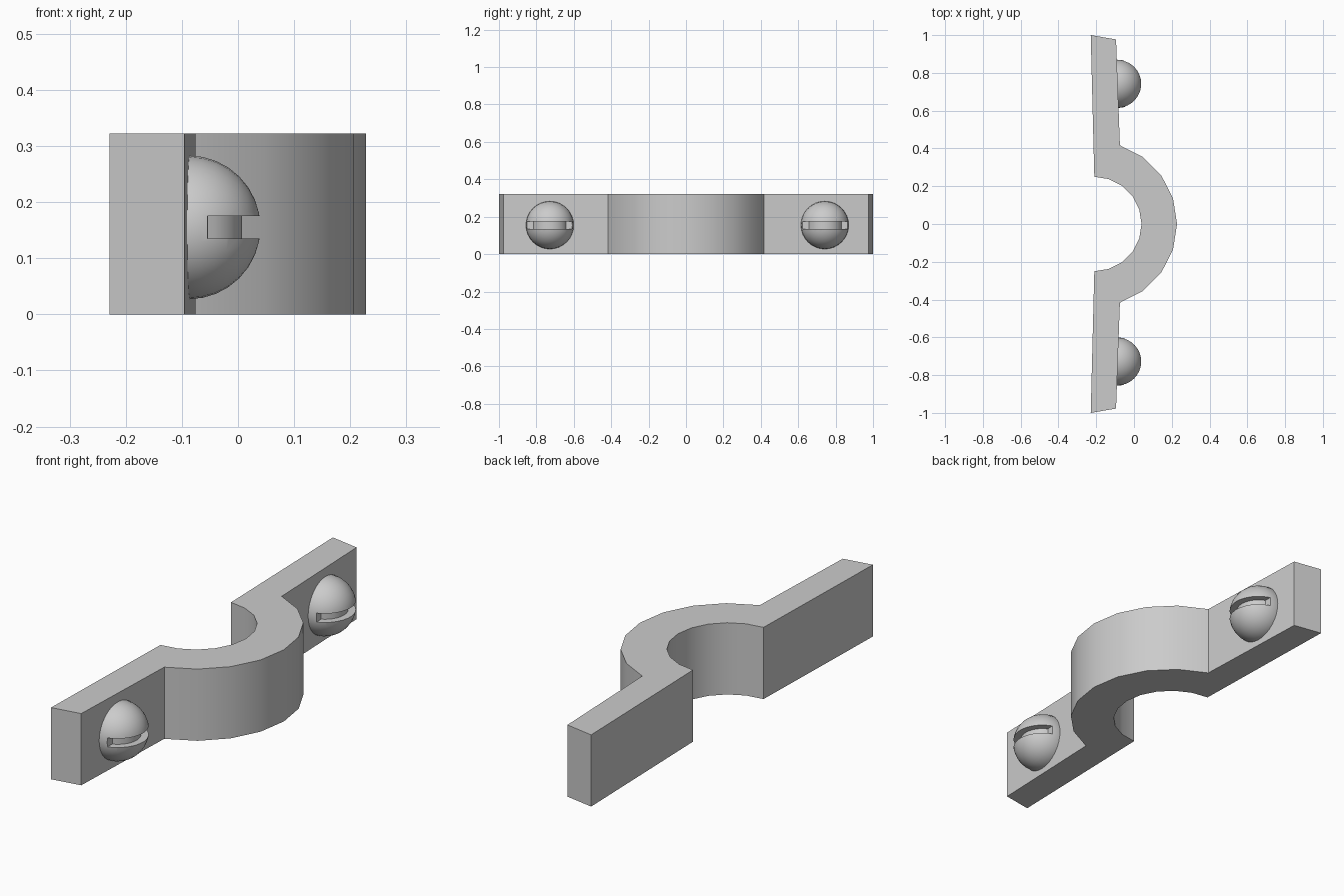
import bpy, bmesh, math
from mathutils import Matrix, Vector

if "Cube" in bpy.data.objects:
    bpy.data.objects.remove(bpy.data.objects["Cube"])

HEIGHT = 0.322
R = 0.128            # screw dome radius


def prism(name, pts, z0, z1):
    """Extrude a flat outline between two heights."""
    bm = bmesh.new()
    face = bm.faces.new([bm.verts.new((x, y, z0)) for x, y in pts])
    ext = bmesh.ops.extrude_face_region(bm, geom=[face])["geom"]
    up = [v for v in ext if isinstance(v, bmesh.types.BMVert)]
    bmesh.ops.translate(bm, verts=up, vec=(0, 0, z1 - z0))
    bmesh.ops.recalc_face_normals(bm, faces=bm.faces)
    return finish(name, bm)


def finish(name, bm):
    mesh = bpy.data.meshes.new(name)
    bm.to_mesh(mesh)
    bm.free()
    ob = bpy.data.objects.new(name, mesh)
    bpy.context.collection.objects.link(ob)
    return ob


def smooth(ob):
    bpy.ops.object.select_all(action='DESELECT')
    ob.select_set(True)
    bpy.context.view_layer.objects.active = ob
    bpy.ops.object.shade_smooth_by_angle(angle=math.radians(30))


def arc(r, a0, a1, n, cx=0.0):
    angs = [math.radians(a0 + (a1 - a0) * i / n) for i in range(n + 1)]
    return [(cx + r * math.cos(a), r * math.sin(a)) for a in angs]


# Clamp strap: two slightly tilted ears joined by a half-round saddle
CX = -0.21
outer = [(-0.229, -1.0), (-0.095, -0.977)] + arc(0.438, -72, 72, 8, CX)
inner = [(-0.095, 0.977), (-0.229, 1.0)] + arc(0.25, 90, -90, 10, CX)
smooth(prism("clamp_strap", outer + inner, 0, HEIGHT))


# Slot cutter: curved groove following the dome, floor at a smaller radius
def sector(r, n):
    a = 90 - math.degrees(math.asin(0.038 / r))
    return arc(r, -a, a, n)


slot = prism("slot_cutter", sector(0.16, 16) + sector(0.095, 16)[::-1], -0.02, 0.02)
slot.hide_render = True


# Slotted screw heads: hemispheres facing +x with the groove cut in
def screw_head(name, y):
    bm = bmesh.new()
    bmesh.ops.create_uvsphere(bm, u_segments=32, v_segments=16, radius=R,
                              matrix=Matrix.Rotation(math.pi / 2, 4, 'Y'))
    cut = bmesh.ops.bisect_plane(bm, geom=bm.verts[:] + bm.edges[:] + bm.faces[:],
                                 plane_co=(-0.002, 0, 0), plane_no=(1, 0, 0), clear_inner=True)
    rim = [e for e in cut["geom_cut"] if isinstance(e, bmesh.types.BMEdge)]
    bmesh.ops.contextual_create(bm, geom=rim)
    bmesh.ops.recalc_face_normals(bm, faces=bm.faces)
    ob = finish(name, bm)
    mod = ob.modifiers.new("slot", 'BOOLEAN')
    mod.operation, mod.solver, mod.object = 'DIFFERENCE', 'EXACT', slot
    bpy.context.view_layer.objects.active = ob
    bpy.ops.object.modifier_apply(modifier=mod.name)
    tilt = Matrix.Rotation(math.copysign(math.radians(2), y), 4, 'Z')
    ob.data.transform(Matrix.Translation(Vector((-0.088, y, 0.155))) @ tilt)
    smooth(ob)


screw_head("screw_head_front", -0.728)
screw_head("screw_head_back", 0.742)
bpy.data.objects.remove(slot)
